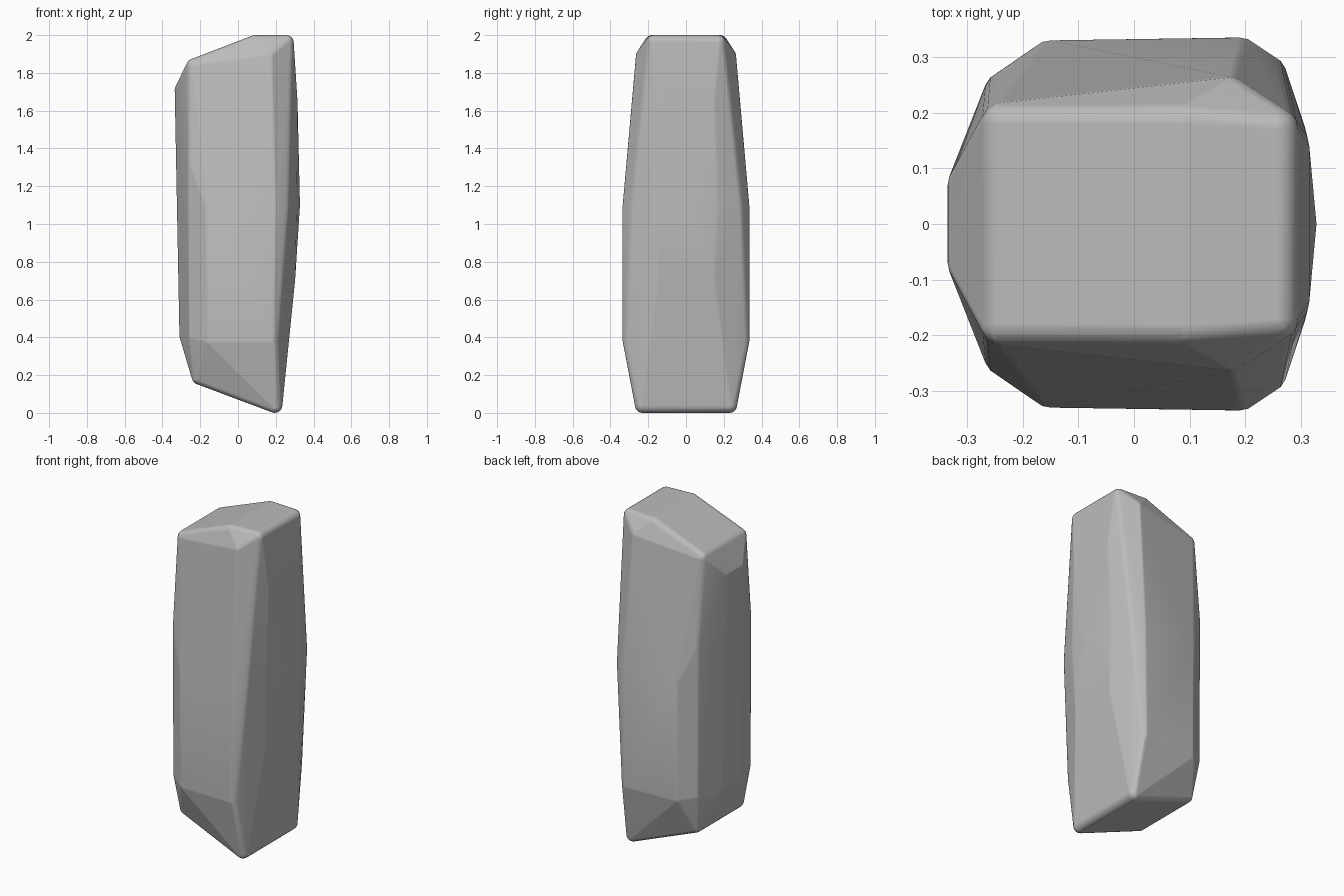
import bpy
import bmesh
from mathutils import Matrix

if "Cube" in bpy.data.objects:
    bpy.data.objects.remove(bpy.data.objects["Cube"], do_unlink=True)

RADIUS = 0.04

# Rounded corner centres on one half of the stone, mirrored across y
corners = [
    # slanted top
    (-0.235, 0.18, 1.835), (0.09, 0.18, 1.96), (0.255, 0.17, 1.96), (0.17, 0.225, 1.89),
    # narrow left face and its chamfer
    (-0.295, 0.07, 1.71), (-0.27, 0.08, 0.41), (-0.23, 0.235, 1.3), (-0.225, 0.235, 0.4),
    # broad front and back faces
    (-0.15, 0.29, 1.1), (-0.15, 0.285, 0.38), (0.19, 0.295, 1.1), (0.18, 0.295, 0.38),
    # bulging right face
    (0.235, 0.265, 1.1), (0.27, 0.16, 1.1), (0.288, 0.0, 1.1),
    (0.275, 0.14, 1.65), (0.262, 0.14, 0.7),
    # slanted bottom
    (-0.205, 0.2, 0.19), (0.195, 0.23, 0.04),
]

# Wrap a hull around the rounded corners
bm = bmesh.new()
for x, y, z in corners:
    for side in (1, -1):
        bmesh.ops.create_uvsphere(bm, u_segments=16, v_segments=10, radius=RADIUS,
                                  matrix=Matrix.Translation((x, y * side, z)))
bmesh.ops.remove_doubles(bm, verts=bm.verts, dist=0.0001)
points = [v.co.copy() for v in bm.verts]
bm.free()

bm = bmesh.new()
for p in points:
    bm.verts.new(p)
bmesh.ops.convex_hull(bm, input=bm.verts)
bmesh.ops.delete(bm, geom=[v for v in bm.verts if not v.link_faces], context='VERTS')
bmesh.ops.recalc_face_normals(bm, faces=bm.faces)

mesh = bpy.data.meshes.new("standing_stone")
bm.to_mesh(mesh)
bm.free()
stone = bpy.data.objects.new("standing_stone", mesh)
bpy.context.collection.objects.link(stone)

# Smooth shading that keeps the broad faces flat
mesh.polygons.foreach_set("use_smooth", [True] * len(mesh.polygons))
normals = stone.modifiers.new("flat_face_normals", 'WEIGHTED_NORMAL')
normals.weight = 100

# Plain grey stone
grey = bpy.data.materials.new("stone_grey")
grey.use_nodes = True
colour = (0.5, 0.5, 0.5, 1.0)
grey.diffuse_color = colour
grey.node_tree.nodes["Principled BSDF"].inputs["Base Color"].default_value = colour
mesh.materials.append(grey)
